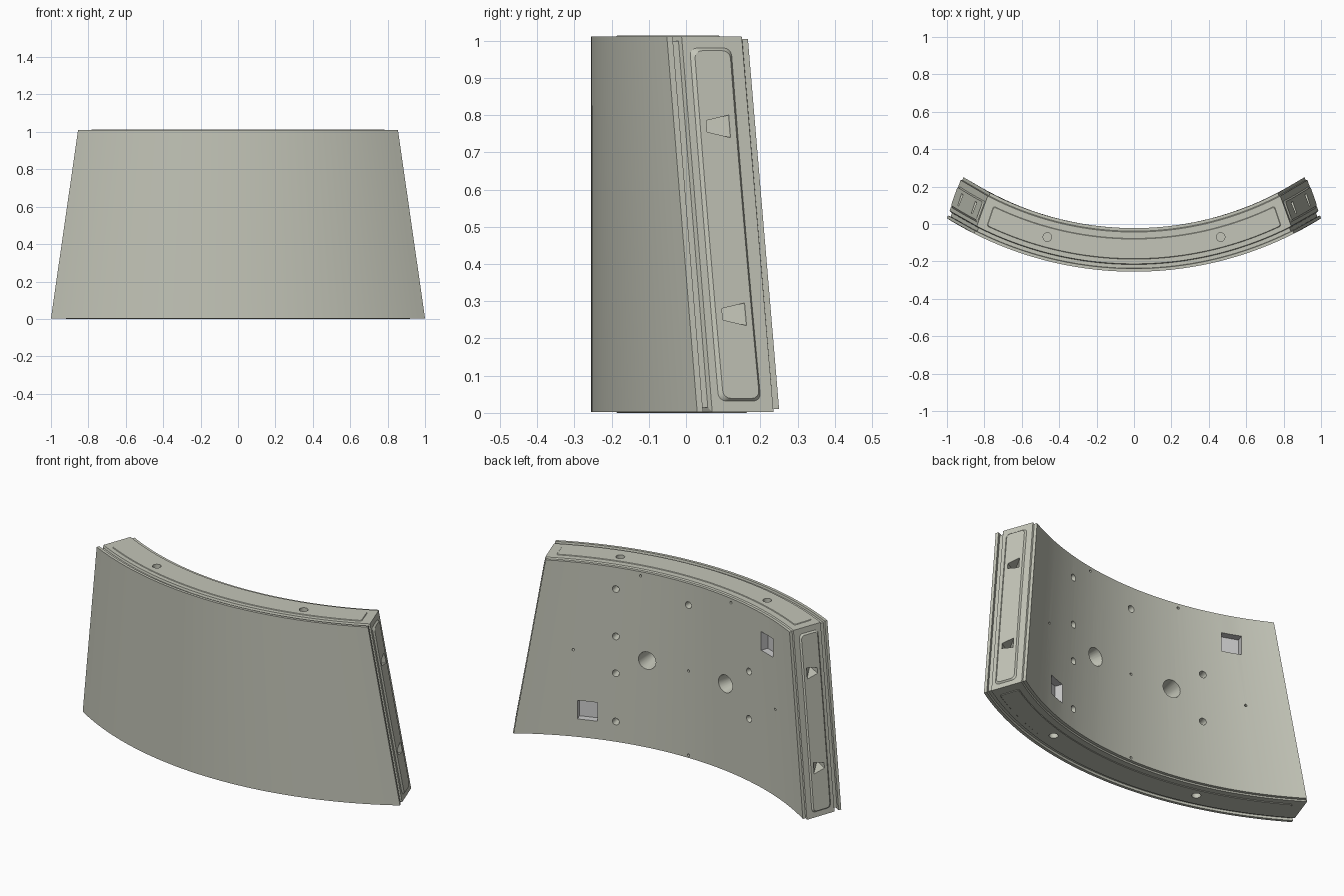
import bpy, bmesh
from math import asin, sin, cos, pi
from mathutils import Matrix, Vector

if "Cube" in bpy.data.objects:
    bpy.data.objects.remove(bpy.data.objects["Cube"])

R_OUT, THICK, CY = 1.897, 0.233, 1.642     # arc radius, wall thickness, arc centre y
Z0, Z1 = 0.003, 1.011
N = 64                                     # divisions along the arc


def pt(s, t, z, e=0.0):
    """s: -1..1 along arc, t: 0 outer .. 1 inner, e: inset of the slanted ends."""
    r = R_OUT - THICK * t
    end_x = 1 - 0.08 * t - 0.145 * (z - Z0) / (Z1 - Z0) - e
    a = s * asin(end_x / r)
    return Vector((r * sin(a), CY - r * cos(a), z))


def material(name, col):
    m = bpy.data.materials.new(name)
    m.diffuse_color = (*col, 1)
    m.use_nodes = True
    m.node_tree.nodes["Principled BSDF"].inputs["Base Color"].default_value = m.diffuse_color
    return m


concrete = material("concrete", (0.55, 0.56, 0.48))
insert = material("pocket_lining", (0.56, 0.56, 0.59))


def make(name, bm):
    bmesh.ops.recalc_face_normals(bm, faces=bm.faces)
    me = bpy.data.meshes.new(name)
    bm.to_mesh(me)
    bm.free()
    me.materials.append(concrete)
    me.materials.append(insert)
    ob = bpy.data.objects.new(name, me)
    bpy.context.collection.objects.link(ob)
    return ob


def bridge(bm, a, b):
    n = len(a)
    for i in range(n):
        bm.faces.new((a[i], a[(i + 1) % n], b[(i + 1) % n], b[i]))


# Curved block: rectangular rims lofted through the wall, with seal groove and inner step
def build_body():
    bm = bmesh.new()
    profile = [(0, 0), (.07, 0), (.08, .012), (.165, .012), (.18, 0),
               (.91, 0), (.93, .007), (1, .007)]
    ss = [-1 + 2 * i / N for i in range(N + 1)]
    loops = []
    for t, d in profile:
        ring = [pt(s, t, Z0 + d, d) for s in ss] + [pt(s, t, Z1 - d, d) for s in reversed(ss)]
        loops.append([bm.verts.new(p) for p in ring])
    for a, b in zip(loops, loops[1:]):
        bridge(bm, a, b)
    for lp in (loops[0], loops[-1]):
        for i in range(N):
            bm.faces.new((lp[i], lp[i + 1], lp[-2 - i], lp[-1 - i]))
    return make("wall_segment", bm)


# Raised panel with bevelled rim and rounded corners, placed by a mapping function
def outline(u0, u1, v0, v1, ru, rv, n):
    pts = []
    for cu, cv, q in ((u1 - ru, v1 - rv, 0), (u0 + ru, v1 - rv, 1),
                      (u0 + ru, v0 + rv, 2), (u1 - ru, v0 + rv, 3)):
        for k in range(5):
            a = (q + k / 4) * pi / 2
            pts.append((cu + ru * cos(a), cv + rv * sin(a)))
        if q in (0, 2):                    # extra points follow the long curved side
            far = (u0 + ru) if q == 0 else (u1 - ru)
            u, v = pts[-1]
            pts += [(u + (far - u) * k / n, v) for k in range(1, n)]
    return pts


def build_panel(name, box, radius, inset, n, fn, heights):
    bm = bmesh.new()
    u0, u1, v0, v1 = box
    iu, iv = inset
    loops = []
    for h, k in zip(heights, (0, 1)):
        o = outline(u0 + iu * k, u1 - iu * k, v0 + iv * k, v1 - iv * k, *radius, n)
        loops.append([bm.verts.new(fn(u, v, h)) for u, v in o])
    bridge(bm, *loops)
    bm.faces.new(loops[0])
    bm.faces.new(loops[1])
    return make(name, bm)


parts = [build_body()]
for name, zz, sg in (("top_panel", Z1, 1), ("bottom_panel", Z0, -1)):
    parts.append(build_panel(name, (-.945, .945, .27, .78), (.012, .06), (.006, .03), N,
                             lambda u, v, h, zz=zz, sg=sg: pt(u, v, zz + sg * h), (-.004, .003)))
for name, sg in (("right_end_panel", 1), ("left_end_panel", -1)):
    parts.append(build_panel(name, (.028, .984, .25, .79), (.02, .09), (.011, .055), 8,
                             lambda u, v, h, sg=sg: pt(sg, v, u, -h), (-.004, .008)))

# Cutters for every hole and pocket
cut = bmesh.new()


def wall_matrix(x, z, depth):
    """Frame whose +z runs radially into the wall from the inner face."""
    r = R_OUT - THICK
    a = asin(x / r)
    d = Vector((sin(a), -cos(a), 0))
    side, up = Vector((cos(a), sin(a), 0)), Vector((0, 0, 1))
    m = Matrix((side, -up, d)).transposed().to_4x4()
    if m.determinant() < 0:
        m = Matrix((side, up, d)).transposed().to_4x4()
    m.translation = Vector((0, CY, 0)) + d * (r + depth) + up * z
    return m


def hole(x, z, r, depth, r_end=None):
    over = 0.02
    r_end = r if r_end is None else r_end
    r_start = r + (r - r_end) * over / depth
    bmesh.ops.create_cone(cut, cap_ends=True, segments=24, radius1=r_start, radius2=r_end,
                          depth=depth + over, matrix=wall_matrix(x, z, (depth - over) / 2))


for x in (-.247, .247):                                    # large tapered sockets
    hole(x, .505, .05, .14, .03)
for x, z in ((.42, .88), (.42, .61), (.42, .40), (.42, .125),
             (-.42, .635), (-.42, .365), (0, .88)):        # medium holes
    hole(x, z, .019, .05, .014)
for x, z in ((.637, .505), (-.637, .505), (0, .505),
             (.285, .98), (-.285, .98), (0, .025)):        # small holes
    hole(x, z, .007, .03)

for x, z in ((.567, .165), (-.567, .846)):                 # lined square pockets
    res = bmesh.ops.create_cube(cut, size=1, matrix=wall_matrix(x, z, .01)
                                @ Matrix.Diagonal((.106, .106, .06, 1)))
    for f in {f for v in res["verts"] for f in v.link_faces}:
        f.material_index = 1

for x in (-.463, .463):                                    # dowel holes, top and bottom
    for z in (Z0, Z1):
        bmesh.ops.create_cone(cut, cap_ends=True, segments=24, radius1=.023, radius2=.023,
                              depth=.12, matrix=Matrix.Translation((x, -.07, z)))

for sg in (-1, 1):                                         # wedge bolt pockets in the ends
    for z in (.77, .265):
        vs = [cut.verts.new(pt(sg, t, z + k * w, e))
              for t, w, e in ((.38, .016, -.025), (.66, .031, -.025),
                              (.38, .012, .07), (.66, .030, -.004))
              for k in (-1, 1)]
        bmesh.ops.convex_hull(cut, input=vs)

cutter = make("hole_cutter", cut)
cutter.hide_render = True

# Apply the cuts and shade
for ob in parts:
    mod = ob.modifiers.new("holes", 'BOOLEAN')
    mod.operation, mod.solver, mod.object = 'DIFFERENCE', 'EXACT', cutter
dg = bpy.context.evaluated_depsgraph_get()
meshes = [bpy.data.meshes.new_from_object(ob.evaluated_get(dg)) for ob in parts]
for ob, me in zip(parts, meshes):
    ob.modifiers.clear()
    ob.data = me
    ob.select_set(True)
bpy.data.objects.remove(cutter)
bpy.context.view_layer.objects.active = parts[0]
bpy.ops.object.shade_smooth_by_angle(angle=0.35)
